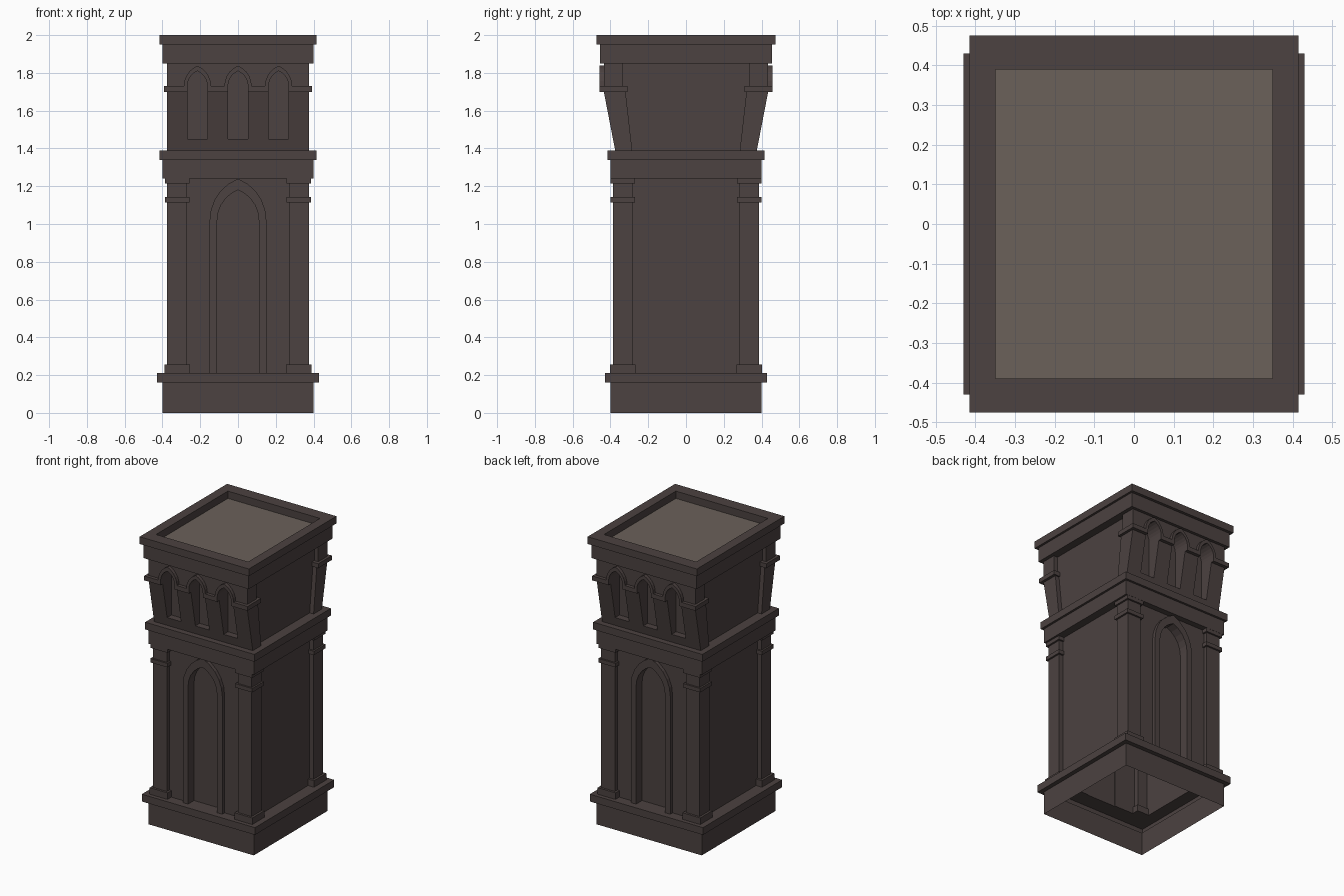
import bpy, bmesh, math

if "Cube" in bpy.data.objects:
    bpy.data.objects.remove(bpy.data.objects["Cube"])


def material(name, rgb):
    m = bpy.data.materials.new(name)
    m.diffuse_color = (*rgb, 1)
    m.use_nodes = True
    m.node_tree.nodes["Principled BSDF"].inputs["Base Color"].default_value = m.diffuse_color
    return m


DARK = material("dark stone", (0.072, 0.054, 0.052))
LIGHT = material("pale roof stone", (0.145, 0.119, 0.102))


def finish(name, bm):
    bmesh.ops.recalc_face_normals(bm, faces=bm.faces[:])
    me = bpy.data.meshes.new(name)
    bm.to_mesh(me)
    bm.free()
    me.materials.append(DARK)
    me.materials.append(LIGHT)
    ob = bpy.data.objects.new(name, me)
    bpy.context.collection.objects.link(ob)
    return ob


def prism(name, outlines, front, back):
    """Extrude x-z outlines between two depths, on the front and back sides.
    Depths are distances from the centre, as functions of z or plain numbers."""
    f = front if callable(front) else lambda z: front
    b = back if callable(back) else lambda z: back
    bm = bmesh.new()
    for s in (-1, 1):
        for pts in outlines:
            outer = [bm.verts.new((x, s * f(z), z)) for x, z in pts]
            inner = [bm.verts.new((x, s * b(z), z)) for x, z in pts]
            bm.faces.new(outer)
            bm.faces.new(inner[::-1])
            n = len(pts)
            for i in range(n):
                j = (i + 1) % n
                bm.faces.new((outer[i], inner[i], inner[j], outer[j]))
    return finish(name, bm)


def rect(x0, x1, z0, z1):
    return [(x0, z0), (x1, z0), (x1, z1), (x0, z1)]


def arch(cx, w, base, spring, apex, n=5):
    """Pointed arch from right foot over the apex to left foot."""
    h = apex - spring
    r = (w * w + h * h) / (2 * w)
    end = math.atan2(h, r - w)
    right = [(w - r + r * math.cos(end * i / n), spring + r * math.sin(end * i / n))
             for i in range(n + 1)]
    pts = [(w, base)] + right + [(-x, z) for x, z in right[-2::-1]] + [(-w, base)]
    return [(cx + x, z) for x, z in pts]


# Hollow four-sided core: plinth, shaft, two cornices and sunken roof
profile = [(.40, .40, 0), (.40, .40, .16), (.43, .43, .16), (.43, .43, .21),
           (.345, .32, .21), (.345, .32, 1.24), (.40, .40, 1.24), (.40, .40, 1.34),
           (.415, .415, 1.34), (.415, .415, 1.39), (.345, .34, 1.39), (.345, .34, 1.85),
           (.40, .455, 1.85), (.40, .455, 1.95), (.415, .475, 1.95), (.415, .475, 2),
           (.35, .39, 2), (.35, .39, 1.95)]
bm = bmesh.new()
rings = [[bm.verts.new((sx * x, sy * y, z)) for sx, sy in ((-1, -1), (1, -1), (1, 1), (-1, 1))]
         for x, y, z in profile]
for lo, hi in zip(rings, rings[1:]):
    for i in range(4):
        j = (i + 1) % 4
        bm.faces.new((lo[i], lo[j], hi[j], hi[i]))
roof = bm.faces.new(rings[-1])
roof.material_index = 1
finish("pedestal_core", bm)

# Lower walls with a tall niche and its raised frame
hole = arch(0, .11, .21, 1.02, 1.18)
prism("niche_wall", [[(.345, .21), (.345, 1.24), (-.345, 1.24), (-.345, .21)] + hole[::-1]],
      .36, .315)
prism("niche_frame", [arch(0, .15, .21, 1.02, 1.24) + hole[::-1]], .385, .35)

# Corner pillars with feet and capitals
for name, z0, z1, g in (("pillar_shaft", .21, 1.24, 0), ("pillar_foot", .21, .255, .015),
                        ("pillar_necking", 1.115, 1.142, .012),
                        ("pillar_capital", 1.215, 1.24, .012)):
    prism(name, [rect(.27 - g, .375 + g, z0, z1), rect(-.375 - g, -.27 + g, z0, z1)],
          .387 + g, .283 - g)

# Flared upper wall with three arched niches
W, CENTRES = .053, (.215, 0, -.215)


def slope(y0, y1):
    return lambda z: y0 + (y1 - y0) * (z - 1.39) / .31


comb = [(-.375, 1.39), (.375, 1.39), (.375, 1.70)]
for c in CENTRES:
    comb += [(c + W, 1.70), (c + W, 1.45), (c - W, 1.45), (c - W, 1.70)]
prism("flared_wall", [comb + [(-.375, 1.70)]], slope(.375, .435), slope(.285, .32))
comb = [(-.375, 1.85), (.375, 1.85), (.375, 1.70)]
for c in CENTRES:
    comb += arch(c, W, 1.70, 1.73, 1.81)
prism("arcade_wall", [comb + [(-.375, 1.70)]], .435, .335)

# Arch hoods and the string moulding that links them
prism("arch_hoods", [arch(c, .072, 1.70, 1.73, 1.838) + arch(c, W, 1.70, 1.73, 1.81)[::-1]
                     for c in CENTRES], .458, .425)
prism("string_moulding", [rect(.07, .145, 1.70, 1.73), rect(-.145, -.07, 1.70, 1.73)],
      .458, .425)
prism("string_moulding_ends", [rect(.285, .393, 1.70, 1.73), rect(-.393, -.285, 1.70, 1.73)],
      .458, .31)
